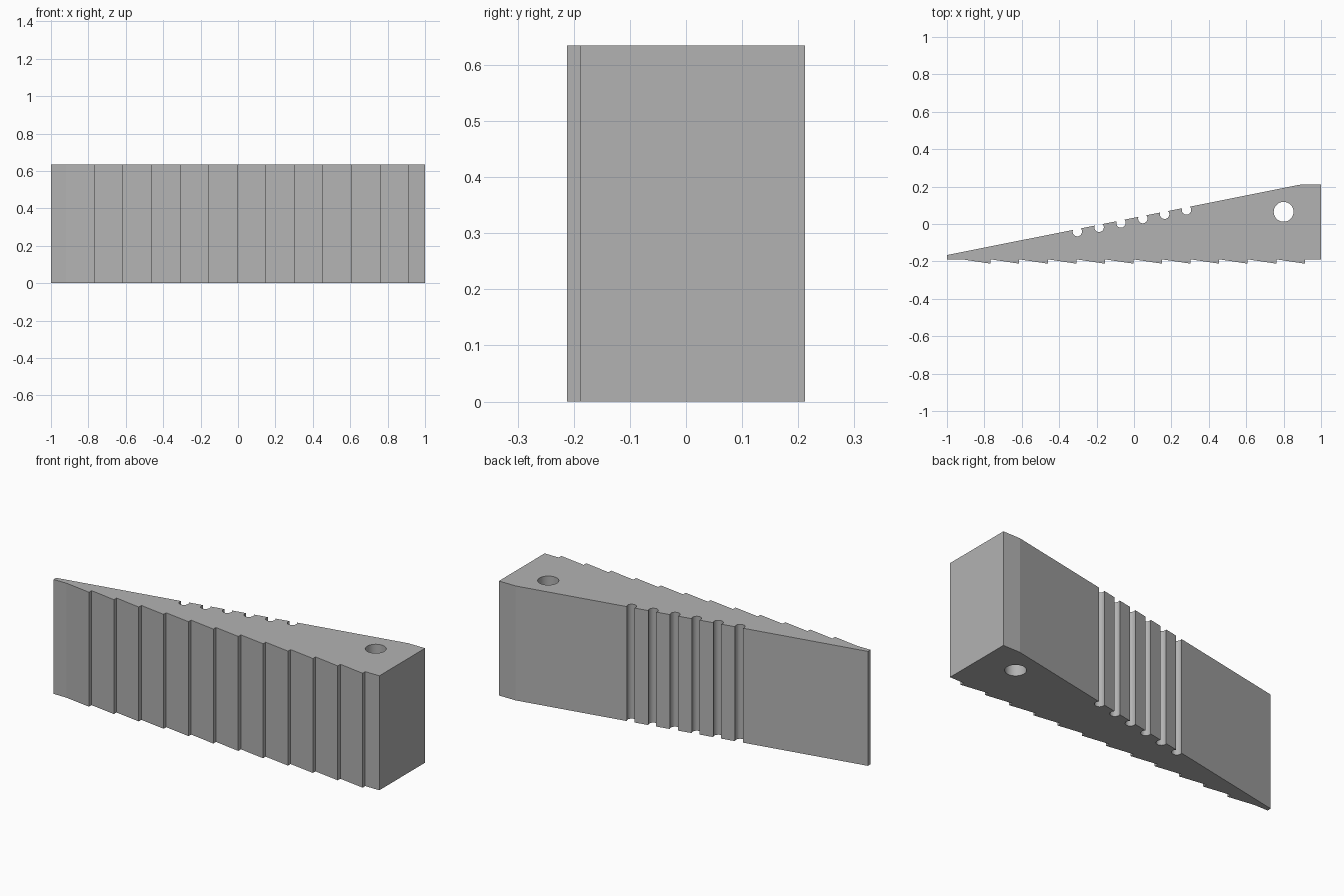
import bpy, bmesh
from mathutils import Vector

cube = bpy.data.objects.get("Cube")
if cube:
    bpy.data.objects.remove(cube, do_unlink=True)

HEIGHT = 0.635
BASE, TOOTH = -0.189, -0.212          # flat front level and tooth tips
TIP, HEEL = Vector((-1, -0.166)), Vector((0.897, 0.212))
PITCH, FIRST = 0.1527, -0.919         # tooth spacing and start

grey = bpy.data.materials.new("plain_grey")
grey.use_nodes = True
colour = (0.45, 0.45, 0.45, 1)
grey.diffuse_color = colour
grey.node_tree.nodes["Principled BSDF"].inputs["Base Color"].default_value = colour


def prism(name, outline, z0, z1):
    """Extrude an xy outline straight up."""
    bm = bmesh.new()
    face = bm.faces.new([bm.verts.new((x, y, z0)) for x, y in outline])
    top = bmesh.ops.extrude_face_region(bm, geom=[face])["geom"]
    verts = [v for v in top if isinstance(v, bmesh.types.BMVert)]
    bmesh.ops.translate(bm, verts=verts, vec=(0, 0, z1 - z0))
    bmesh.ops.recalc_face_normals(bm, faces=bm.faces)
    mesh = bpy.data.meshes.new(name)
    bm.to_mesh(mesh)
    bm.free()
    mesh.materials.append(grey)
    obj = bpy.data.objects.new(name, mesh)
    bpy.context.collection.objects.link(obj)
    return obj


def drill(target, x, y, radius, sides):
    """Cut a vertical round hole through the target."""
    bpy.ops.mesh.primitive_cylinder_add(vertices=sides, radius=radius, depth=2 * HEIGHT,
                                        location=(x, y, HEIGHT / 2))
    cutter = bpy.context.object
    cutter.name = "hole_cutter"
    cutter.hide_render = True
    cutter.data.materials.append(grey)
    mod = target.modifiers.new("hole", "BOOLEAN")
    mod.operation, mod.solver, mod.object = "DIFFERENCE", "EXACT", cutter
    bpy.context.view_layer.objects.active = target
    bpy.ops.object.modifier_apply(modifier=mod.name)
    bpy.data.objects.remove(cutter, do_unlink=True)


# Wedge with a saw-toothed front
outline = [(-1, BASE), (FIRST, BASE)]
for i in range(1, 13):
    x = FIRST + i * PITCH
    outline += [(x, TOOTH), (x, BASE)]
outline += [(1, BASE), (1, HEEL.y), HEEL, TIP]
wedge = prism("toothed_wedge", outline, 0, HEIGHT)

# Round grooves along the sloping back
slope = (HEEL.y - TIP.y) / (HEEL.x - TIP.x)
for i in range(6):
    x = -0.303 + i * 0.1167
    drill(wedge, x, TIP.y + slope * (x - TIP.x) - 0.014, 0.025, 32)

# Hole through the thick end
drill(wedge, 0.8, 0.065, 0.053, 48)

bpy.ops.object.select_all(action="DESELECT")
wedge.select_set(True)
bpy.context.view_layer.objects.active = wedge
bpy.ops.object.shade_smooth_by_angle(angle=0.14)
